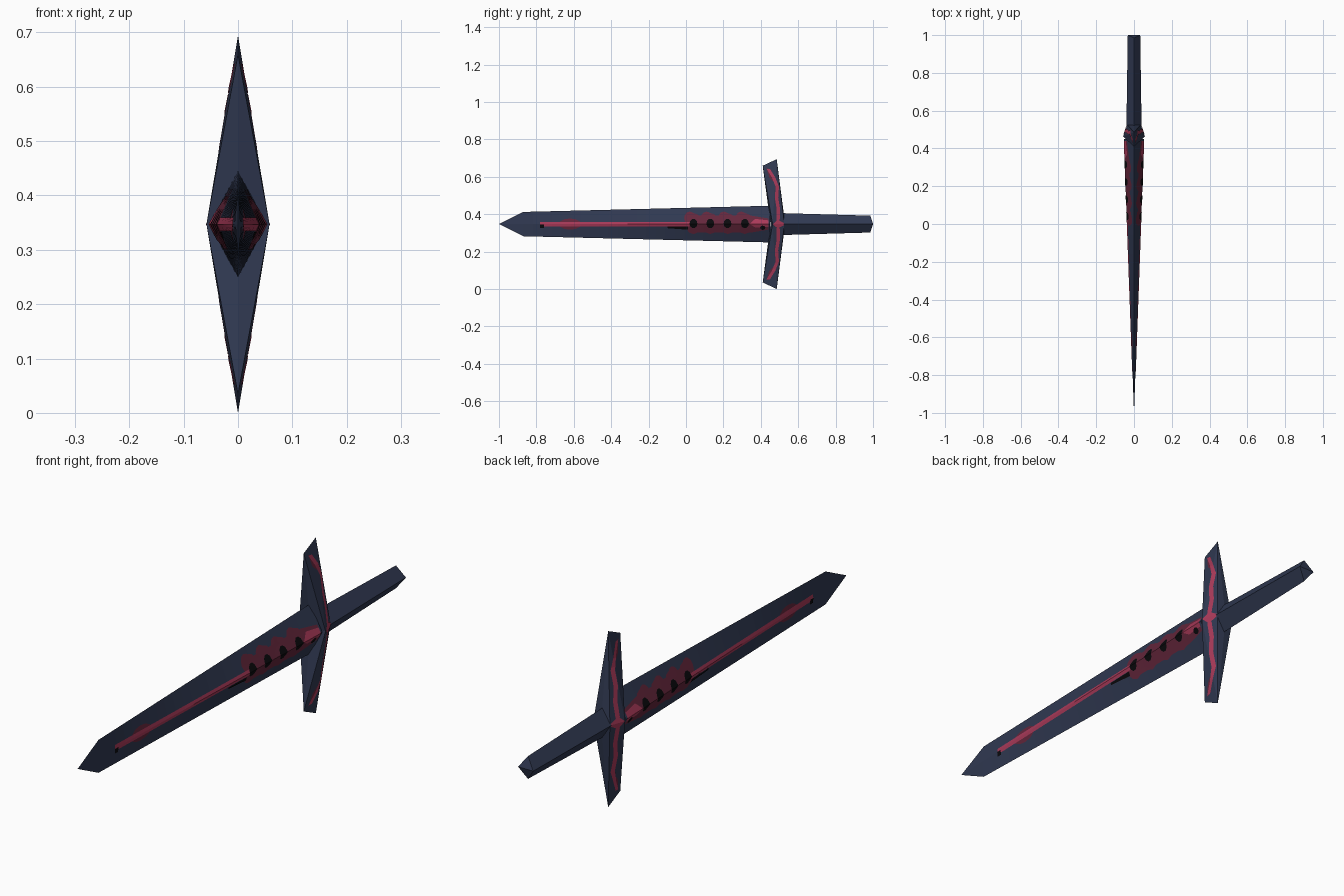
import bpy, bmesh, math
from mathutils import Vector
from mathutils.bvhtree import BVHTree

if "Cube" in bpy.data.objects:
    bpy.data.objects.remove(bpy.data.objects["Cube"])

C = 0.347  # height of the sword's axis


def mat(name, col):
    m = bpy.data.materials.new(name)
    m.diffuse_color = (*col, 1)
    m.use_nodes = True
    m.node_tree.nodes["Principled BSDF"].inputs["Base Color"].default_value = m.diffuse_color
    return m


NAVY = mat("navy steel", (0.030, 0.041, 0.084))
RED = mat("bright crimson", (0.40, 0.042, 0.10))
DARK = mat("dark crimson", (0.13, 0.020, 0.045))
BLACK = mat("black", (0.003, 0.003, 0.004))


def finish(name, bm, m, normals=True):
    if normals:
        bmesh.ops.recalc_face_normals(bm, faces=bm.faces)
    me = bpy.data.meshes.new(name)
    bm.to_mesh(me)
    me.materials.append(m)
    ob = bpy.data.objects.new(name, me)
    bpy.context.collection.objects.link(ob)
    tree = BVHTree.FromBMesh(bm)
    bm.free()
    return tree


def loft(bm, sections):
    """Diamond sections (y side, y top, half width, half height) joined in order."""
    rings = []
    for ys, yt, w, h in sections:
        rings.append([bm.verts.new(p) for p in
                      ((w, ys, C), (0, yt, C + h), (-w, ys, C), (0, yt, C - h))])
    for a, b in zip(rings, rings[1:]):
        for i in range(4):
            j = (i + 1) % 4
            bm.faces.new((a[i], a[j], b[j], b[i]))
    return rings


# Blade: tapered diamond section with a short chisel point
bm = bmesh.new()
N = 26
secs = []
for i in range(N + 1):
    y = -0.87 + 1.32 * i / N
    secs.append((y, y, 0.0365 * (y + 1), 0.065 + 0.033 * i / N))
rings = loft(bm, secs)
tip = bm.verts.new((0, -1, C))
for i in range(4):
    bm.faces.new((rings[0][i], tip, rings[0][(i + 1) % 4]))
bm.faces.new(rings[-1])
blade = finish("blade", bm, NAVY)

# Handle: plain diamond bar with a slightly pointed end
bm = bmesh.new()
rings = loft(bm, [(0.46, 0.46, 0.041, 0.06), (1.0, 0.985, 0.033, 0.045)])
bm.faces.new(rings[0])
r = rings[-1]
bm.faces.new((r[0], r[1], r[2]))
bm.faces.new((r[0], r[2], r[3]))
finish("handle", bm, NAVY)

# Cross guard: two swept wings tapering to sharp upright edges
bm = bmesh.new()
V = lambda *p: bm.verts.new(p)
F = [V(s * 0.058, 0.463, C) for s in (1, -1)]
B = [V(s * 0.036, 0.526, C) for s in (1, -1)]
M = V(0, 0.452, C)
K = V(0, 0.53, C)
for s in (1, -1):
    A = V(0, 0.41, C + s * 0.312)
    T = V(0, 0.485, C + s * 0.347)
    for k in (0, 1):
        bm.faces.new((F[k], B[k], T))
        bm.faces.new((F[k], T, A))
        bm.faces.new((F[k], A, M))
        bm.faces.new((B[k], K, T))
guard = finish("cross_guard", bm, NAVY)


def plates(name, polys, m, tree, off):
    """Lay flat (y, height) outlines onto both flanks of a part."""
    bm = bmesh.new()
    for poly in polys:
        bm.faces.new([bm.verts.new((0, y, C + z)) for y, z in poly])
    cuts = [((0, 0, C + 0.03 * k), (0, 0, 1)) for k in range(-11, 12)]
    cuts += [((0, -0.87 + 1.32 * i / N, 0), (0, 1, 0)) for i in range(N + 1)]
    for co, no in cuts:
        bmesh.ops.bisect_plane(bm, geom=bm.verts[:] + bm.edges[:] + bm.faces[:],
                               plane_co=co, plane_no=no, dist=1e-6)
    for v in bm.verts:
        hit = tree.ray_cast(Vector((1, v.co.y, v.co.z)), Vector((-1, 0, 0)))[0]
        v.co.x = (hit.x if hit else 0) + off
    for f in bm.faces:
        f.normal_update()
        if f.normal.x < 0:
            f.normal_flip()
    dup = bmesh.ops.duplicate(bm, geom=bm.verts[:] + bm.edges[:] + bm.faces[:])["geom"]
    for g in dup:
        if isinstance(g, bmesh.types.BMVert):
            g.co.x *= -1
    bmesh.ops.reverse_faces(bm, faces=[g for g in dup if isinstance(g, bmesh.types.BMFace)])
    finish(name, bm, m, normals=False)


def oval(y, z, a, b, n=12):
    return [(y + a * math.cos(2 * math.pi * i / n), z + b * math.sin(2 * math.pi * i / n))
            for i in range(n)]


def band(path, hw):
    """Quads of given half width along y, following a path in height."""
    return [[(y0 - hw, z0), (y0 + hw, z0), (y1 + hw, z1), (y1 - hw, z1)]
            for (y0, z0), (y1, z1) in zip(path, path[1:])]


# Painted marks on the blade
dots = [0.04, 0.13, 0.222, 0.315]
halo = [oval(y, 0.003, 0.045, 0.056) for y in dots]
halo += [oval(y - 0.02, 0.033, 0.03, 0.034) for y in dots]
halo += [[(0.02, -0.045), (0.35, -0.045), (0.44, -0.03), (0.44, 0.03), (0.35, 0.045), (0.02, 0.045)]]
halo += [oval(-0.62, 0, 0.06, 0.03)]
plates("blade_halo", halo, DARK, blade, 0.001)
plates("blade_stripe", [[(-0.78, -0.012), (0.02, -0.012), (0.02, 0.012), (-0.78, 0.012)],
                        [(0.34, 0.0), (0.37, -0.018), (0.44, -0.015), (0.44, 0.02), (0.37, 0.028)]],
       RED, blade, 0.0016)
plates("blade_dots", [oval(y, 0.003, 0.021, 0.026, 10) for y in dots]
       + [oval(0.41, -0.02, 0.014, 0.012, 8),
          [(-0.1, -0.022), (0.01, -0.03), (0.01, -0.014), (-0.1, -0.014)],
          [(-0.78, -0.022), (-0.76, -0.022), (-0.76, -0.002), (-0.78, -0.002)]],
       BLACK, blade, 0.0024)

# Painted marks on the guard
half = [(0.492, 0.02), (0.494, 0.08), (0.484, 0.14), (0.488, 0.2), (0.468, 0.25), (0.44, 0.295)]
stripes = []
for s in (1, -1):
    stripes += band([(y, s * z) for y, z in half], 0.009)
plates("guard_stripe", stripes, RED, guard, 0.0016)
plates("guard_centre", [[(0.465, 0), (0.49, -0.024), (0.523, -0.006), (0.523, 0.006), (0.49, 0.024)]],
       RED, guard, 0.002)
plates("guard_shade", [[(0.43, s * 0.3), (0.445, s * 0.25), (0.465, s * 0.23), (0.455, s * 0.29)]
                       for s in (1, -1)], DARK, guard, 0.001)
